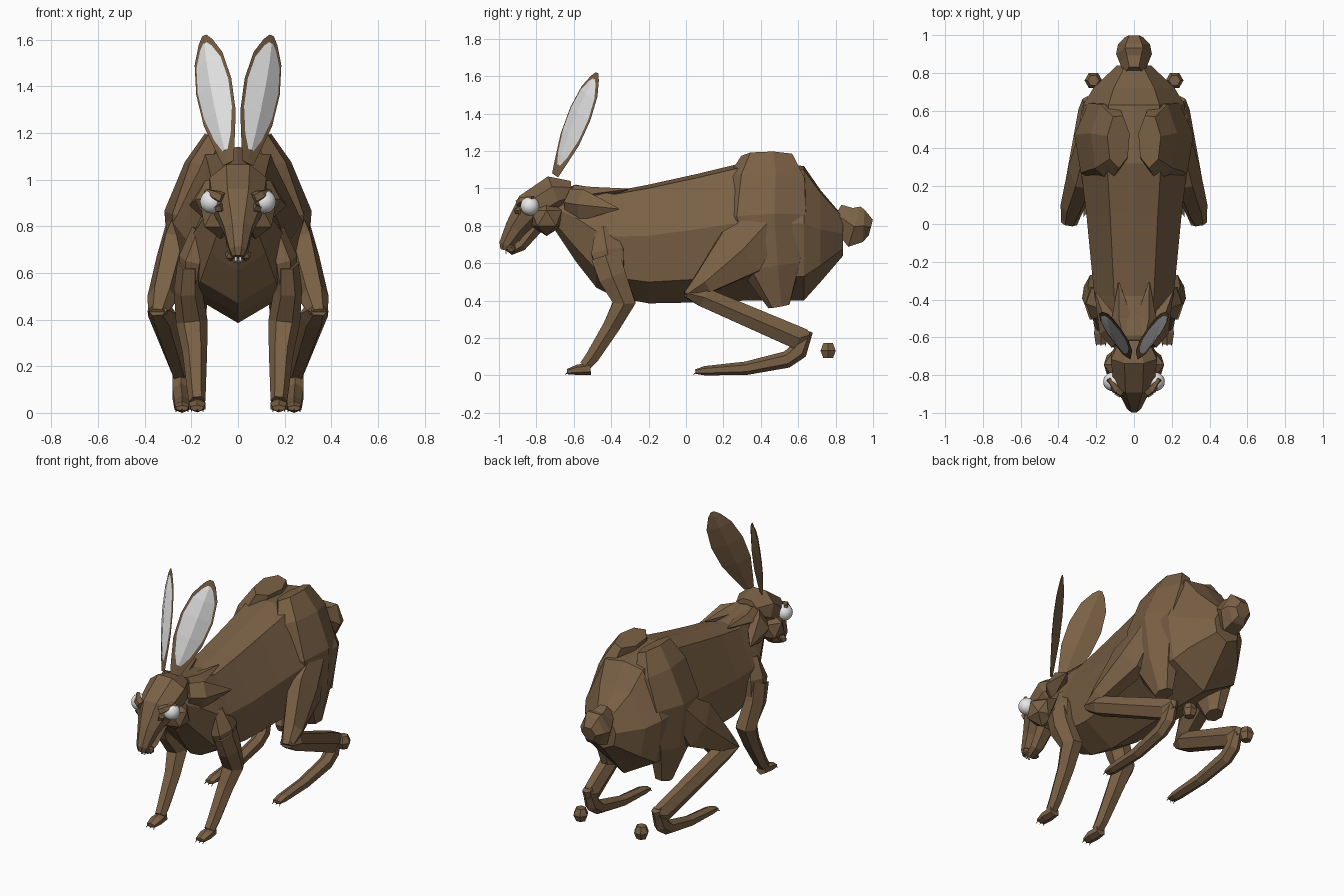
import bpy, bmesh, math
from mathutils import Vector

if "Cube" in bpy.data.objects:
    bpy.data.objects.remove(bpy.data.objects["Cube"])


def material(name, rgb):
    m = bpy.data.materials.new(name)
    m.diffuse_color = (*rgb, 1)
    m.use_nodes = True
    m.node_tree.nodes["Principled BSDF"].inputs["Base Color"].default_value = m.diffuse_color
    return m


FUR = material("brown fur", (0.195, 0.118, 0.06))
PALE = material("pale grey", (0.8, 0.8, 0.8))
CLAW = material("dark claw", (0.06, 0.045, 0.03))


def finish(name, bm, mat, mirror=False):
    bmesh.ops.recalc_face_normals(bm, faces=bm.faces)
    me = bpy.data.meshes.new(name)
    bm.to_mesh(me)
    bm.free()
    me.materials.append(mat)
    ob = bpy.data.objects.new(name, me)
    bpy.context.collection.objects.link(ob)
    if mirror:
        mod = ob.modifiers.new("mirror", 'MIRROR')
        mod.use_axis = (True, False, False)
        mod.use_mirror_merge = False
    return ob


def skin(bm, rings):
    """Bridge rings of points and cap both ends."""
    vs = [[bm.verts.new(p) for p in r] for r in rings]
    n = len(vs[0])
    for a, b in zip(vs, vs[1:]):
        for i in range(n):
            bm.faces.new((a[i], a[(i + 1) % n], b[(i + 1) % n], b[i]))
    bm.faces.new(vs[0])
    bm.faces.new(vs[-1])


def tube(name, pts, mat=FUR, n=6, turn=0.0, mirror=True):
    """Tapered tube: each point is x, y, z, half width, half depth."""
    bm = bmesh.new()
    rings = []
    for i, (x, y, z, w, d) in enumerate(pts):
        a, b = Vector(pts[max(i - 1, 0)][:3]), Vector(pts[min(i + 1, len(pts) - 1)][:3])
        t = (b - a).normalized()
        s = Vector((1, 0, 0))
        s = (s - t * s.dot(t)).normalized()
        u = t.cross(s)
        angles = [2 * math.pi * (k + turn) / n for k in range(n)]
        rings.append([Vector((x, y, z)) + s * w * math.cos(g) + u * d * math.sin(g) for g in angles])
    skin(bm, rings)
    return finish(name, bm, mat, mirror)


def ball(name, center, r, mat, subdiv, mirror=True):
    bm = bmesh.new()
    bmesh.ops.create_icosphere(bm, subdivisions=subdiv, radius=r)
    bmesh.ops.translate(bm, vec=center, verts=bm.verts)
    return finish(name, bm, mat, mirror)


# Torso: y, top, bottom, half width
bm = bmesh.new()
rings = []
for y, top, bot, w in [(-.71, .98, .79, .08), (-.59, 1.02, .61, .14), (-.48, 1.0, .47, .19),
                       (-.38, .985, .42, .21), (-.2, 1.02, .385, .228), (.05, 1.075, .39, .252),
                       (.32, 1.14, .40, .285), (.63, 1.12, .40, .27), (.72, .99, .50, .215),
                       (.84, .85, .64, .09)]:
    h = top - bot
    side = [(.5 * w, top - .03 * h), (w, bot + .57 * h), (.85 * w, bot + .18 * h)]
    prof = [(0, top)] + side + [(0, bot)] + [(-x, z) for x, z in reversed(side)]
    rings.append([(x, y, z) for x, z in prof])
skin(bm, rings)
finish("torso", bm, FUR)

# Tail
tube("tail", [(0, .80, .86, .05, .07), (0, .85, .83, .075, .09), (0, .90, .795, .095, .13),
              (0, .95, .80, .085, .10), (0, .988, .79, .05, .05)], mirror=False)

# Hind quarters
tube("haunch", [(.19, .50, .37, .05, .06), (.205, .46, .58, .09, .17), (.172, .43, .84, .148, .24),
                (.128, .44, 1.05, .105, .22), (.082, .44, 1.175, .065, .145)], n=7, turn=.2)
tube("thigh", [(.23, .42, .80, .08, .10), (.27, .29, .66, .08, .165), (.325, .09, .49, .065, .07),
               (.345, .0, .43, .04, .02)])
tube("shin", [(.345, .0, .44, .043, .025), (.325, .09, .42, .062, .06), (.25, .60, .20, .045, .07),
              (.245, .655, .215, .03, .035)])
tube("hind_foot", [(.245, .65, .24, .03, .03), (.245, .60, .13, .042, .05), (.245, .54, .085, .042, .045),
                   (.24, .32, .038, .038, .036), (.24, .10, .025, .036, .025), (.24, .05, .02, .03, .012)],
     turn=.5)
tube("heel_ball", [(.215, .76, .092, .03, .03), (.215, .76, .132, .047, .047),
                   (.215, .76, .172, .03, .03)])

# Front legs
tube("shoulder", [(.15, -.44, .78, .05, .05), (.195, -.42, .66, .06, .10), (.205, -.40, .56, .05, .08)])
tube("front_leg", [(.21, -.43, .64, .05, .09), (.215, -.395, .53, .06, .085), (.198, -.33, .39, .068, .07),
                   (.185, -.40, .26, .053, .052), (.178, -.50, .10, .04, .042), (.175, -.54, .05, .036, .035)])
tube("front_paw", [(.175, -.51, .035, .034, .032), (.175, -.58, .03, .042, .028),
                   (.175, -.635, .02, .032, .014)], turn=.5)

# Claws, three per paw
for paw, px, py in (("front", .175, -.625), ("hind", .24, .06)):
    for k in (-1, 0, 1):
        tube(f"{paw}_claw_{k + 2}", [(px + k * .022, py, .02, .005, .005),
                                     (px + k * .026, py - .022, .004, .001, .001)], CLAW, n=4)

# Neck ruff tufts
tube("ruff_side", [(.07, -.62, .92, .06, .08), (.12, -.55, .91, .07, .09), (.205, -.36, .89, .004, .004)], n=5)
tube("ruff_top", [(.04, -.60, .98, .06, .04), (.06, -.5, .97, .06, .04), (.08, -.31, .995, .004, .004)], n=5)

# Head, jaw and cheeks
tube("head", [(0, -.61, .98, .08, .065), (0, -.70, .97, .132, .11), (0, -.83, .89, .118, .10),
              (0, -.91, .785, .066, .065), (0, -.965, .695, .04, .04), (0, -.972, .67, .026, .022)],
     n=8, turn=.5, mirror=False)
tube("jaw", [(0, -.80, .79, .06, .04), (0, -.88, .69, .045, .03), (0, -.94, .655, .03, .016)], mirror=False)
ball("cheek", (.075, -.745, .84), .095, FUR, 1)
ball("lip", (.032, -.935, .675), .026, FUR, 1)
tube("teeth", [(.009, -.962, .68, .008, .006), (.009, -.962, .65, .008, .004)], PALE, n=4, turn=.5)

# Eyes with brow and lower lid
eye = ball("eye", (.113, -.835, .905), .05, PALE, 3)
for p in eye.data.polygons:
    p.use_smooth = True
tube("brow", [(.065, -.89, .92, .025, .025), (.095, -.875, .933, .026, .022), (.135, -.82, .95, .012, .012)], n=5)
tube("lower_lid", [(.065, -.90, .88, .024, .02), (.09, -.885, .872, .022, .014)], n=5)

# Ears: leaf outline along a leaning axis, facing outward and forward
BASE, TIP = Vector((.042, -.70, 1.07)), Vector((.145, -.475, 1.617))
AXIS = TIP - BASE
ACROSS = Vector((.77, .64, 0))
ACROSS = (ACROSS - AXIS * ACROSS.dot(AXIS) / AXIS.length_squared).normalized()
FRONT = ACROSS.cross(AXIS).normalized()
if FRONT.y > 0:
    FRONT = -FRONT
LEAF = [(0, .03), (.12, .052), (.35, .09), (.6, .099), (.82, .078), (.95, .038), (1, .012)]


def leaf(name, outline, bulge, ridge, lift, mat):
    """Four-sided leaf with a raised middle on the front and a ridge on the back."""
    bm = bmesh.new()
    rings = []
    for t, w in outline:
        c = BASE + AXIS * t + FRONT * lift
        rings.append([c - ACROSS * w, c + FRONT * bulge * w, c + ACROSS * w, c - FRONT * ridge * w])
    skin(bm, rings)
    finish(name, bm, mat, True)


leaf("ear", LEAF, .05, .28, 0, FUR)
leaf("inner_ear", [(t * .84 + .1, w * .87 - .012 * (t == 0)) for t, w in LEAF], .22, .02, .005, PALE)
